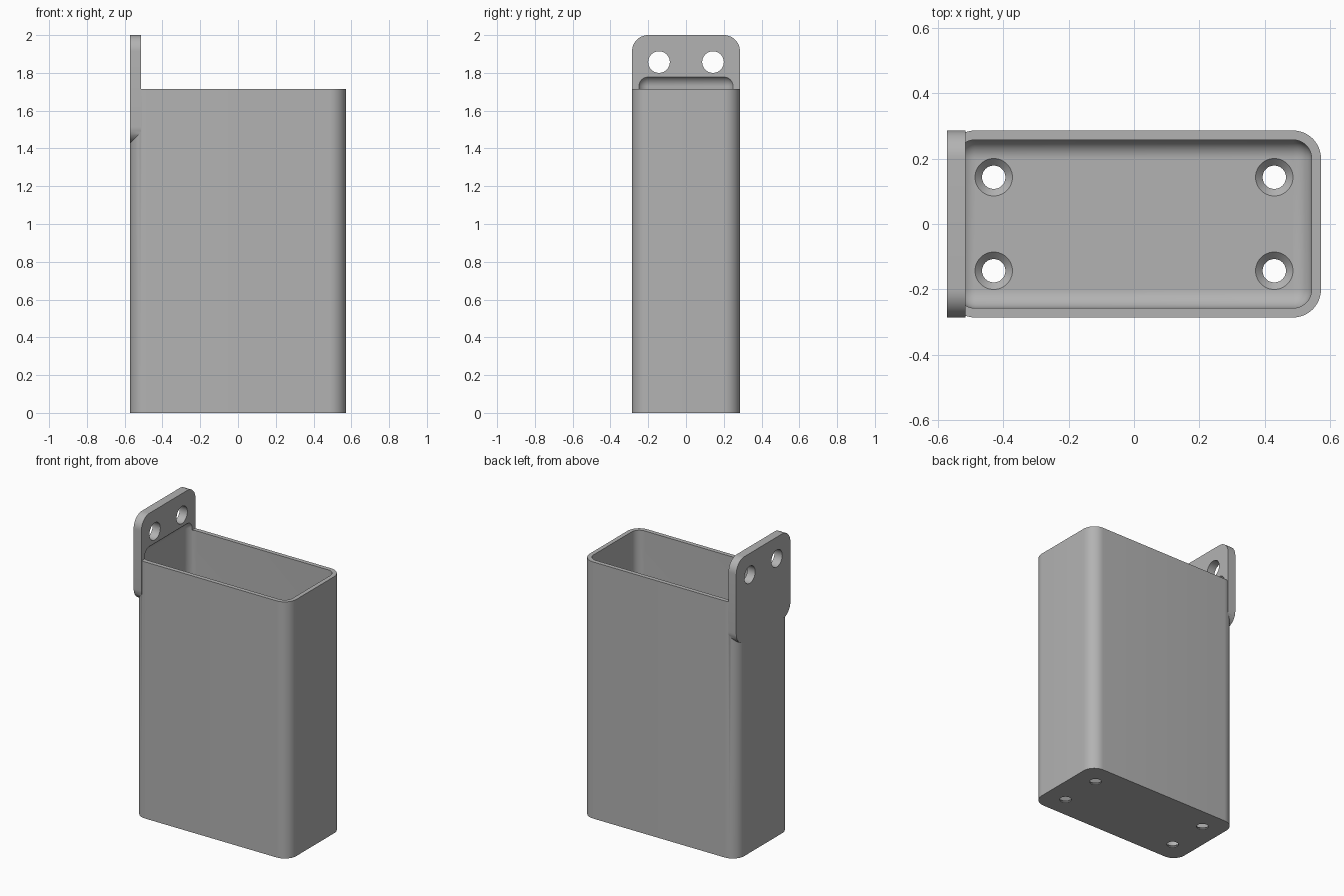
import bpy, bmesh, math
from mathutils import Matrix

if "Cube" in bpy.data.objects:
    bpy.data.objects.remove(bpy.data.objects["Cube"], do_unlink=True)

U = 2 / 70  # one design unit; the holder is 70 units tall

grey = bpy.data.materials.new("plain_grey")
grey.use_nodes = True
grey.diffuse_color = (0.45, 0.45, 0.45, 1)
grey.node_tree.nodes["Principled BSDF"].inputs["Base Color"].default_value = grey.diffuse_color


def finish(name, bm):
    bmesh.ops.recalc_face_normals(bm, faces=bm.faces)
    mesh = bpy.data.meshes.new(name)
    bm.to_mesh(mesh)
    bm.free()
    mesh.materials.append(grey)
    obj = bpy.data.objects.new(name, mesh)
    bpy.context.collection.objects.link(obj)
    return obj


def rounded_box(name, low, high, radius, axis=None, segments=12):
    """Box with every edge rounded, or only the edges along one axis."""
    bm = bmesh.new()
    bmesh.ops.create_cube(bm, size=1)
    for v in bm.verts:
        for i in range(3):
            v.co[i] = U * (low[i] if v.co[i] < 0 else high[i])
    edges = [e for e in bm.edges if axis is None
             or abs(e.verts[0].co[axis] - e.verts[1].co[axis]) > U / 10]
    bmesh.ops.bevel(bm, geom=edges, offset=radius * U, offset_type='OFFSET',
                    segments=segments, profile=0.5, affect='EDGES')
    return finish(name, bm)


def cone(name, centre, r1, r2, depth, axis='Z'):
    bm = bmesh.new()
    turn = Matrix.Rotation(math.pi / 2, 4, 'Y') if axis == 'X' else Matrix()
    bmesh.ops.create_cone(bm, cap_ends=True, segments=48, radius1=r1 * U, radius2=r2 * U,
                          depth=depth * U,
                          matrix=Matrix.Translation([c * U for c in centre]) @ turn)
    return finish(name, bm)


def boolean(target, other, operation):
    mod = target.modifiers.new(operation, 'BOOLEAN')
    mod.operation, mod.solver, mod.object = operation, 'EXACT', other
    bpy.context.view_layer.objects.active = target
    bpy.ops.object.modifier_apply(modifier=mod.name)
    bpy.data.objects.remove(other, do_unlink=True)


# Outer shell with the flush mounting tab on its right end
holder = rounded_box("holder_body", (-20, -10, 0), (20, 10, 60), 3, axis=2)
tab = rounded_box("mounting_tab", (-20, -10, 50), (-18, 10, 70), 3, axis=0)
boolean(holder, tab, 'UNION')

# Cavity with filleted floor, running up into the tab
boolean(holder, rounded_box("cavity", (-19, -9, 1), (19, 9, 62.5), 2), 'DIFFERENCE')

# Wall-mount holes through the tab
for y in (-5, 5):
    boolean(holder, cone("tab_hole", (-19, y, 65), 2, 2, 6, 'X'), 'DIFFERENCE')

# Countersunk drain holes through the floor
for x in (-15, 15):
    for y in (-5, 5):
        boolean(holder, cone("floor_hole", (x, y, 0), 1.25, 1.25, 4), 'DIFFERENCE')
        boolean(holder, cone("countersink", (x, y, 0.75), 1.25, 2.25, 1), 'DIFFERENCE')

# Smooth the rounds, keep the rims sharp
bpy.ops.object.select_all(action='DESELECT')
holder.select_set(True)
bpy.context.view_layer.objects.active = holder
bpy.ops.object.shade_smooth_by_angle(angle=math.radians(30))
